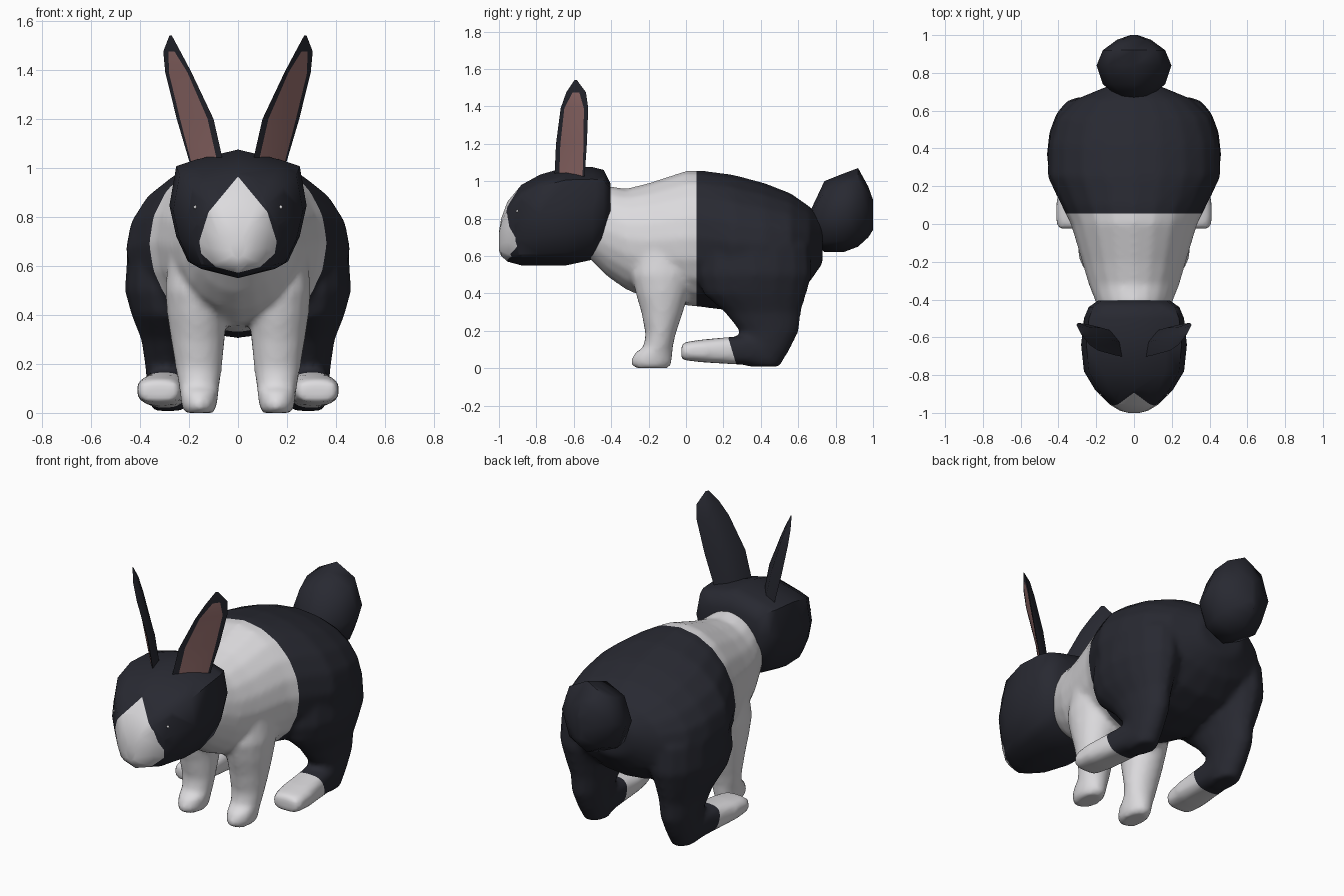
import bpy, bmesh, math
from mathutils import Vector

if "Cube" in bpy.data.objects:
    bpy.data.objects.remove(bpy.data.objects["Cube"])


def material(name, rgb):
    m = bpy.data.materials.new(name)
    m.diffuse_color = (*rgb, 1)
    m.use_nodes = True
    m.node_tree.nodes["Principled BSDF"].inputs["Base Color"].default_value = m.diffuse_color
    return m


BLACK = material("charcoal_fur", (0.021, 0.022, 0.031))
WHITE = material("white_fur", (0.72, 0.71, 0.73))
PINK = material("inner_ear_pink", (0.31, 0.16, 0.155))


def loft(rings, tag=None, bm=None):
    """Skin a list of closed rings; tag(i, j) gives the material slot."""
    bm = bm or bmesh.new()
    rows = [[bm.verts.new(p) for p in r] for r in rings]
    n = len(rows[0])
    for i in range(len(rows) - 1):
        for j in range(n):
            k = (j + 1) % n
            f = bm.faces.new((rows[i][j], rows[i][k], rows[i + 1][k], rows[i + 1][j]))
            f.material_index = tag(i, j) if tag else 0
    bm.faces.new(rows[0])
    bm.faces.new(rows[-1])
    bmesh.ops.recalc_face_normals(bm, faces=bm.faces)
    return bm


def finish(name, bm, mats, angle=60):
    me = bpy.data.meshes.new(name)
    bm.to_mesh(me)
    bm.free()
    for m in mats:
        me.materials.append(m)
    ob = bpy.data.objects.new(name, me)
    bpy.context.collection.objects.link(ob)
    bpy.ops.object.select_all(action='DESELECT')
    ob.select_set(True)
    bpy.context.view_layer.objects.active = ob
    bpy.ops.object.shade_smooth_by_angle(angle=math.radians(angle))
    return ob


def blend(bm, voxel, rounds):
    """Fuse overlapping volumes into one soft skin."""
    me = bpy.data.meshes.new("blend")
    bm.to_mesh(me)
    bm.free()
    ob = bpy.data.objects.new("blend", me)
    bpy.context.collection.objects.link(ob)
    r = ob.modifiers.new("fuse", 'REMESH')
    r.mode, r.voxel_size = 'VOXEL', voxel
    s = ob.modifiers.new("soften", 'SMOOTH')
    s.factor, s.iterations = .5, rounds
    out = bmesh.new()
    out.from_object(ob, bpy.context.evaluated_depsgraph_get())
    bpy.data.objects.remove(ob)
    return out


def circle(n):
    return [(math.sin(2 * math.pi * k / n), math.cos(2 * math.pi * k / n)) for k in range(n)]


def along_y(sections, shape, cx=0):
    """Sections are (y, z bottom, z top, half width[, centre x])."""
    out = []
    for s in sections:
        y, b, t, w = s[:4]
        c = s[4] if len(s) > 4 else cx
        out.append([(c + u * w, y, (b + t) / 2 + v * (t - b) / 2) for u, v in shape])
    return out


def along_z(sections, shape, side):
    """Sections are (z, x inner, x outer, y front, y back)."""
    return [[(side * ((a + b) / 2 + u * (b - a) / 2), (c + d) / 2 + v * (d - c) / 2, z)
             for u, v in shape] for z, a, b, c, d in sections]


def cut(bm, co, no, keep=lambda f: True):
    fs = [f for f in bm.faces if keep(f)]
    geom = fs + list({e for f in fs for e in f.edges}) + list({v for f in fs for v in f.verts})
    bmesh.ops.bisect_plane(bm, geom=geom, plane_co=co, plane_no=no, dist=1e-5)


# Torso
body = loft(along_y([
    (-0.55, .62, .90, .14), (-0.42, .49, .975, .20), (-0.32, .42, .96, .24),
    (-0.2, .37, .99, .275), (0, .335, 1.055, .335), (0.1, .325, 1.055, .385),
    (0.25, .305, 1.035, .458), (0.42, .325, .99, .455), (0.56, .375, .935, .415),
    (0.66, .46, .865, .31), (0.73, .56, .79, .14)], circle(20)))

round_box = [(math.copysign(abs(u) ** .7, u), math.copysign(abs(v) ** .7, v)) for u, v in circle(16)]
for s in (1, -1):
    # Front leg with a small forward paw
    loft(along_z([
        (.80, .12, .24, -.20, .0), (.64, .09, .285, -.26, .03), (.50, .06, .298, -.29, .04),
        (.40, .045, .29, -.27, .015), (.30, .053, .275, -.24, -.015), (.18, .065, .255, -.217, -.055),
        (.11, .075, .242, -.23, -.07), (.085, .078, .238, -.272, -.07),
        (.04, .085, .233, -.297, -.075), (.012, .09, .225, -.29, -.08), (.0, .10, .22, -.27, -.10)],
        circle(16), s), bm=body)
    # Hind leg: broad thigh down to the heel
    loft(along_z([
        (.84, .20, .36, .20, .55), (.65, .12, .453, .08, .665), (.50, .12, .462, .06, .675),
        (.40, .15, .435, .09, .645), (.30, .18, .395, .205, .615), (.20, .198, .38, .285, .605),
        (.10, .205, .37, .295, .555), (.008, .22, .35, .33, .50)], circle(16), s), bm=body)
    # Hind foot
    loft(along_y([
        (.45, .008, .19, .08, s * .285), (.27, .02, .17, .088, s * .30),
        (.1, .03, .155, .098, s * .315), (.01, .04, .143, .09, s * .322),
        (-.025, .045, .13, .08, s * .322)], round_box), bm=body)

# Fused body: white shoulders and toes, dark hindquarters
body = blend(body, .017, 5)
waist, waist_n = Vector((0, .055, .7)), Vector((0, 1, -.0))
ankle, ankle_n = Vector((0, .275, 0)), Vector((0, 1, .3))
cut(body, waist, waist_n, lambda f: f.calc_center_median().z > .25)
cut(body, ankle, ankle_n, lambda f: f.calc_center_median().z < .22)
for f in body.faces:
    c = f.calc_center_median()
    toes = c.z < .22 and (c - ankle).dot(ankle_n) < 0
    f.material_index = int(toes or (c - waist).dot(waist_n) < 0)
finish("body", body, [BLACK, WHITE])

# Head: flat-topped wedge with a white blaze cut into the face
half = [(.62, .84), (.9, .74), (1, .13), (.9, -.35), (.73, -.74), (.55, -.85)]
head_shape = [(0, 1)] + half + [(0, -1)] + [(-u, v) for u, v in reversed(half)]
head = loft(along_y([
    (-.405, .72, .99, .19), (-.44, .65, 1.06, .24), (-.5, .58, 1.075, .265),
    (-.64, .55, 1.075, .28), (-.78, .55, 1.035, .265), (-.88, .55, .98, .205),
    (-.955, .57, .89, .13), (-.988, .60, .80, .075), (-1, .63, .73, .03)], head_shape))
blaze = [(0, .965), (.12, .82), (.158, .70), (.15, .65), (.09, .595), (0, .572)]
planes = []
for (x0, z0), (x1, z1) in zip(blaze, blaze[1:]):
    for s in (-1, 1):
        planes.append((Vector((s * x0, 0, z0)), Vector((s * (z0 - z1), 0, x1 - x0))))
for co, no in planes:
    cut(head, co, no, lambda f: max(v.co.y for v in f.verts) < -.85)
for f in head.faces:
    c = f.calc_center_median()
    inside = all((c - co).dot(no) < 1e-5 for co, no in planes)
    f.material_index = int(c.y < -.86 and inside)
finish("head", head, [BLACK, WHITE])

# Tail: chunky faceted ball
finish("tail", loft(along_y([
    (.655, .70, .82, .06), (.74, .62, 1.0, .165), (.84, .62, 1.04, .198),
    (.92, .65, 1.07, .165), (.975, .70, .97, .09), (1, .74, .90, .02)], circle(8))), [BLACK])

# Ears: z, inner edge, outer edge, pink margins
ear_rows = [(.98, (.05, -.705), (.185, -.545), .17, .05), (1.2, (.10, -.695), (.25, -.53), .15, .1),
            (1.39, (.19, -.67), (.297, -.523), .14, .15), (1.475, (.235, -.64), (.305, -.535), .33, .33),
            (1.54, (.27, -.597), (.28, -.583), .4, .4)]
for s, side in ((1, "right"), (-1, "left")):
    rings = []
    for z, a, b, m0, m1 in ear_rows:
        a, b = Vector((*a, z)), Vector((*b, z))
        d = b - a
        n = Vector((d.y, -d.x, 0))
        ring = [a, a + d * m0 + n * .01, b - d * m1 + n * .01, b,
                b - d * .3 - n * .2, a + d * .3 - n * .2]
        rings.append([(s * p.x, p.y, p.z) for p in ring])
    ear = loft(rings, lambda i, j: int(j == 1 and i < 3))
    finish(side + "_ear", ear, [BLACK, PINK], 40)


# Eye glints and nose
def dot(name, loc, r, mat):
    bm = bmesh.new()
    bmesh.ops.create_icosphere(bm, subdivisions=1, radius=r)
    bmesh.ops.translate(bm, verts=bm.verts, vec=loc)
    finish(name, bm, [mat])


for s, side in ((1, "right"), (-1, "left")):
    dot(side + "_eye_glint", (s * .175, -.902, .84), .008, WHITE)
dot("nose", (0, -.992, .65), .009, PINK)
